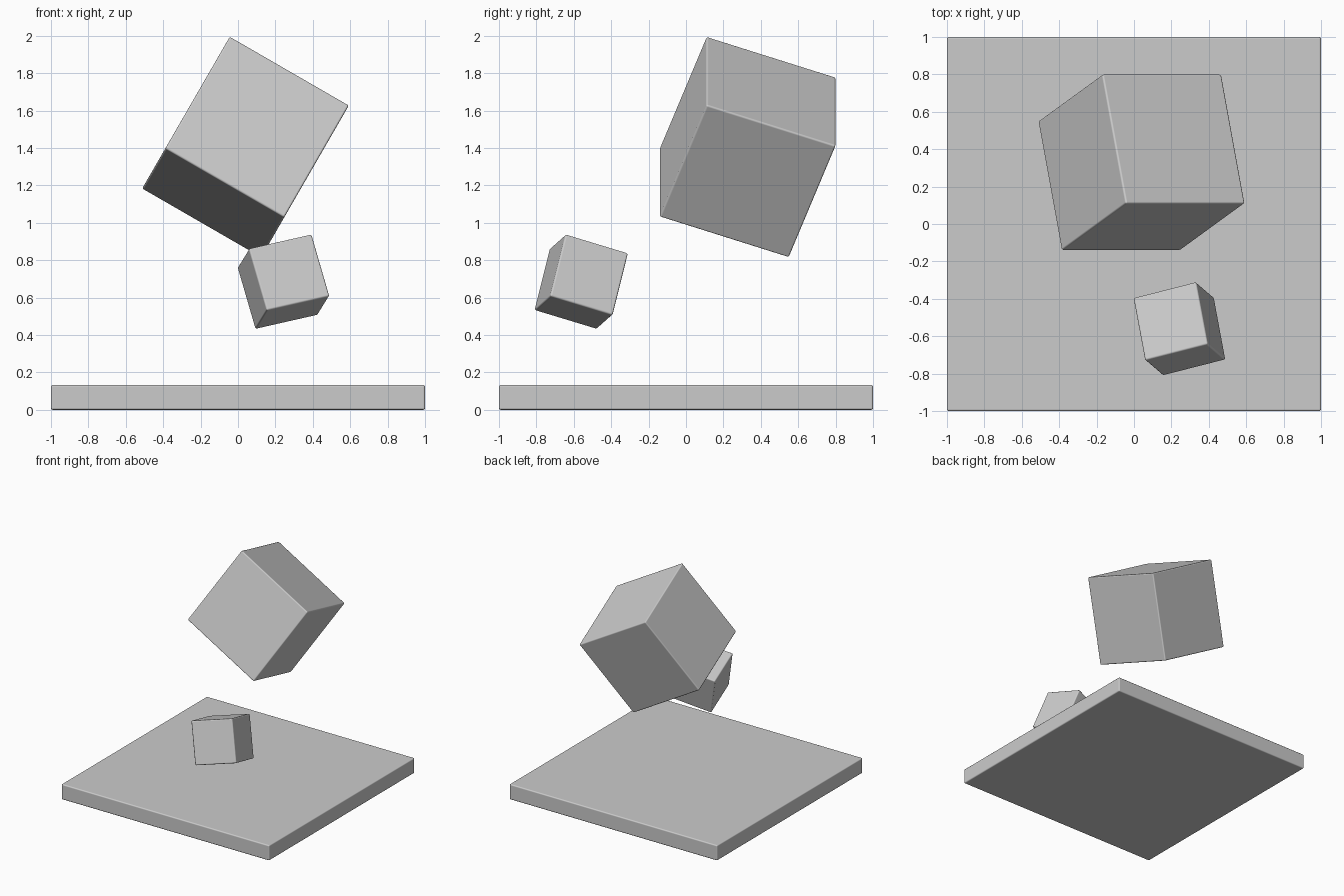
import bpy
from math import radians

if "Cube" in bpy.data.objects:
    bpy.data.objects.remove(bpy.data.objects["Cube"])


def rounded_box(name, size, center, rot=(0, 0, 0), bevel=0.01):
    bpy.ops.mesh.primitive_cube_add(size=1, location=center)
    ob = bpy.context.object
    ob.name = name
    ob.scale = size
    bpy.ops.object.transform_apply(location=False, rotation=False, scale=True)
    ob.rotation_euler = [radians(a) for a in rot]
    # soft rounded edges with flat faces
    mod = ob.modifiers.new("soft_edges", 'BEVEL')
    mod.width = bevel
    mod.segments = 3
    mod.harden_normals = True
    bpy.ops.object.shade_smooth()
    return ob


# flat square base slab
rounded_box("base_slab", (2, 2, 0.133), (0, 0, 0.0665))

# large tilted cube floating at the back
rounded_box("large_cube", (0.735,) * 3, (0.04, 0.33, 1.405), (-20, 30, 0))

# small tilted cube floating at the front
rounded_box("small_cube", (0.355,) * 3, (0.243, -0.56, 0.685), (-17, -12.4, 14.3))
